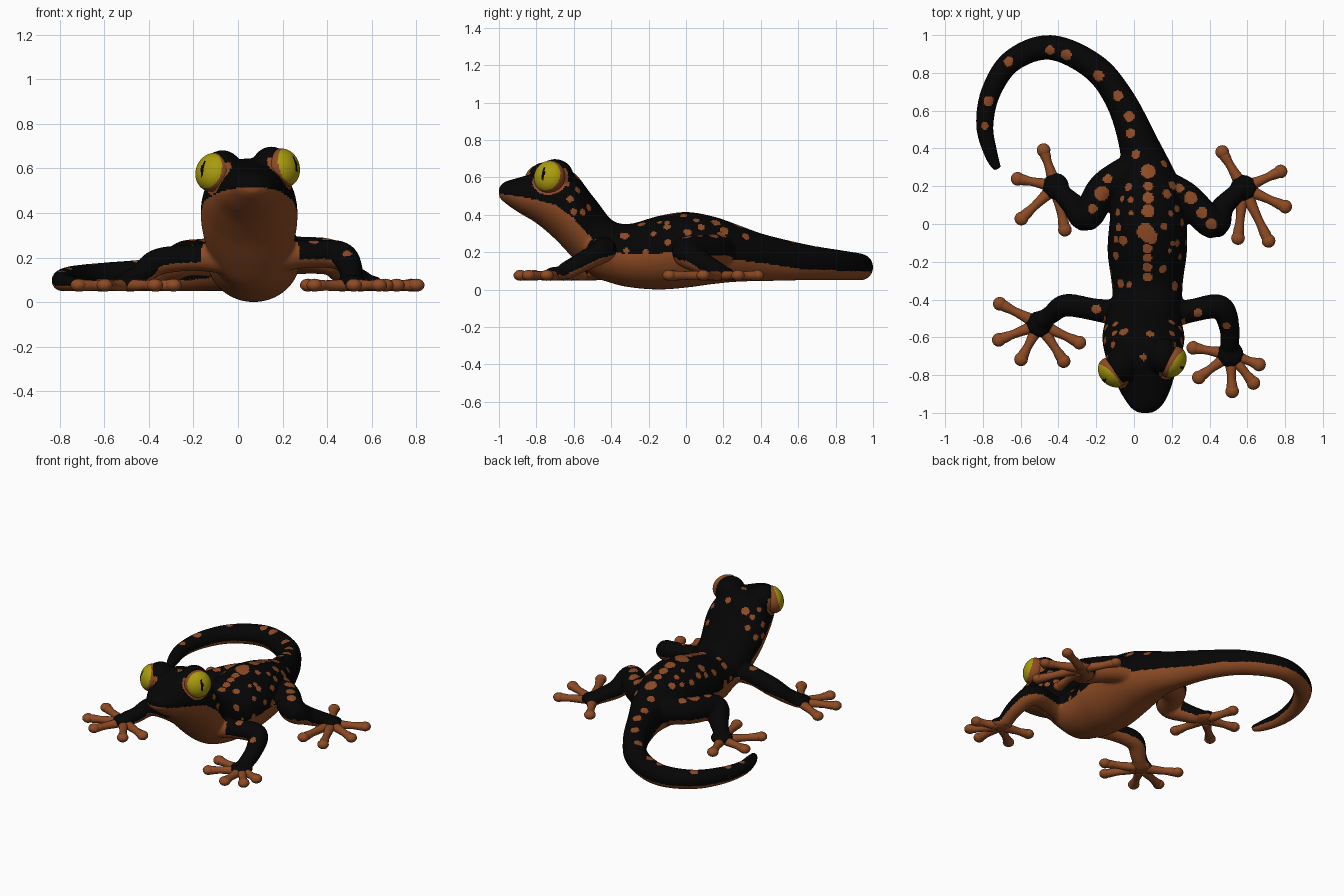
import bpy, bmesh, math, random
from mathutils import Vector, Matrix, kdtree

if "Cube" in bpy.data.objects:
    bpy.data.objects.remove(bpy.data.objects["Cube"])
random.seed(4)


def mat(name, col):
    m = bpy.data.materials.new(name)
    m.diffuse_color = (*col, 1)
    m.use_nodes = True
    m.node_tree.nodes["Principled BSDF"].inputs["Base Color"].default_value = m.diffuse_color
    return m


BLACK = mat("black skin", (0.0015, 0.0015, 0.0015))
BROWN = mat("orange brown skin", (0.27, 0.07, 0.018))
YELLOW = mat("yellow eye", (0.40, 0.33, 0.004))


def new_object(name, bm, mats):
    bmesh.ops.recalc_face_normals(bm, faces=bm.faces[:])
    me = bpy.data.meshes.new(name)
    bm.to_mesh(me)
    bm.free()
    for m in mats:
        me.materials.append(m)
    me.polygons.foreach_set("use_smooth", [True] * len(me.polygons))
    ob = bpy.data.objects.new(name, me)
    bpy.context.collection.objects.link(ob)
    return ob


def catmull(pts, steps):
    out = []
    for i in range(len(pts) - 1):
        quad = [pts[max(i - 1, 0)], pts[i], pts[i + 1], pts[min(i + 2, len(pts) - 1)]]
        for s in range(steps):
            t = s / steps
            out.append([0.5 * (2 * b + (c - a) * t + (2 * a - 5 * b + 4 * c - d) * t * t
                               + (3 * b - a - 3 * c + d) * t ** 3) for a, b, c, d in zip(*quad)])
    return out + [list(pts[-1])]


def tube(bm, pts, steps=6, sides=24, upright=False):
    """Loft along points (x, y, z, half width, half height)."""
    pts = [p if len(p) == 5 else (*p, p[3]) for p in pts]
    path = catmull(pts, steps)
    rings = []
    for i, p in enumerate(path):
        t = Vector(path[min(i + 1, len(path) - 1)][:3]) - Vector(path[max(i - 1, 0)][:3])
        side = t.cross(Vector((0, 0, 1))).normalized()
        up = Vector((0, 0, 1)) if upright else side.cross(t).normalized()
        rings.append([bm.verts.new(Vector(p[:3])
                      + side * p[3] * math.cos(2 * math.pi * k / sides)
                      + up * p[4] * math.sin(2 * math.pi * k / sides)) for k in range(sides)])
    for a, b in zip(rings, rings[1:]):
        for k in range(sides):
            n = (k + 1) % sides
            bm.faces.new((a[k], a[n], b[n], b[k]))
    bm.faces.new(rings[0][::-1])
    bm.faces.new(rings[-1])


def ball(bm, c, r):
    bmesh.ops.create_uvsphere(bm, u_segments=24, v_segments=16, radius=1,
                              matrix=Matrix.Translation(c) @ Matrix.Diagonal((*r, 1)))


def interp(table, y, col=1):
    if y <= table[0][0]:
        return table[0][col]
    for a, b in zip(table, table[1:]):
        if y <= b[0]:
            return a[col] + (b[col] - a[col]) * (y - a[0]) / (b[0] - a[0])
    return table[-1][col]


# Head and torso sections: y, centre x, half width, bottom z, top z
TORSO = [(-1.0, .06, .035, .495, .545), (-.97, .06, .08, .465, .575), (-.9, .06, .125, .415, .597),
         (-.8, .055, .165, .355, .625), (-.7, .05, .20, .27, .645), (-.6, .05, .218, .165, .625),
         (-.5, .055, .2, .075, .50), (-.4, .07, .185, .035, .375), (-.3, .07, .19, .012, .352),
         (-.15, .07, .21, .0, .393), (0, .075, .205, .01, .415), (.15, .075, .185, .03, .39),
         (.28, .06, .145, .042, .345)]
TAIL = [(.025, .42, .17, .105, .125), (-.07, .65, .145, .08, .095), (-.21, .83, .13, .072, .08),
        (-.44, .935, .12, .066, .07), (-.645, .865, .112, .06, .062), (-.757, .70, .105, .053, .055),
        (-.79, .52, .095, .046, .045), (-.757, .37, .085, .036, .036), (-.722, .29, .08, .022, .02)]
LIMBS = [[(.12, -.5, .2, .08), (.3, -.46, .215, .062), (.455, -.44, .21, .065),
          (.505, -.55, .15, .054), (.505, -.65, .095, .048)],
         [(-.02, -.48, .2, .08), (-.2, -.455, .2, .06), (-.36, -.43, .18, .06),
          (-.44, -.48, .12, .05), (-.5, -.52, .09, .048)],
         [(.12, .2, .2, .1), (.27, .14, .21, .085), (.42, .0, .2, .08),
          (.47, .09, .14, .06), (.57, .19, .09, .045)],
         [(0, .28, .2, .1), (-.16, .19, .2, .085), (-.25, .04, .19, .08),
          (-.33, .11, .13, .06), (-.41, .19, .09, .045)]]
# Foot name, palm centre and toe tips
FEET = [("front_right_toes", (.51, -.69), [(.31, -.655), (.34, -.815), (.52, -.89), (.635, -.845), (.665, -.745)]),
        ("front_left_toes", (-.5, -.53), [(-.715, -.42), (-.72, -.615), (-.6, -.72), (-.37, -.73), (-.285, -.63)]),
        ("hind_right_toes", (.58, .19), [(.465, .385), (.78, .28), (.805, .09), (.715, -.095), (.55, -.08)]),
        ("hind_left_toes", (-.415, .2), [(-.48, .395), (-.62, .24), (-.6, .025), (-.365, -.035)])]
# Eye name, centre, radius and gaze
EYES = [("left_eye", (-.112, -.785, .582), .088, (-.68, -.66, .25)),
        ("right_eye", (.203, -.73, .602), .088, (.83, -.5, .25))]

# Body, limbs, palms and eye sockets fused into one smooth skin
bm = bmesh.new()
tube(bm, [(cx, y, (b + t) / 2, w, (t - b) / 2) for y, cx, w, b, t in TORSO] + TAIL, 6, 40, True)
for limb in LIMBS:
    tube(bm, limb)
for _, (px, py), _ in FEET:
    ball(bm, (px, py, .085), (.072, .072, .037))
ball(bm, (-.07, -.75, .59), (.09, .1, .092))
ball(bm, (.15, -.70, .605), (.09, .1, .093))
raw = new_object("raw_skin", bm, [])
rem = raw.modifiers.new("fuse", 'REMESH')
rem.mode = 'VOXEL'
rem.voxel_size = 0.0085
smo = raw.modifiers.new("soften", 'SMOOTH')
smo.factor, smo.iterations = 0.5, 10
me = bpy.data.meshes.new_from_object(raw.evaluated_get(bpy.context.evaluated_depsgraph_get()))
bpy.data.objects.remove(raw)
skin = bpy.data.objects.new("body", me)
bpy.context.collection.objects.link(skin)
me.materials.clear()
me.materials.append(BLACK)
me.materials.append(BROWN)

# Spots: centre and radius; those given from above are dropped on the surface
spots = []
for x, y, r in [(.075, .28, .04), (.16, .32, .022), (.075, .20, .026), (.075, .14, .03), (.075, .07, .035),
                (.06, -.04, .045), (.085, -.07, .04),
                (.07, -.13, .026), (.07, -.18, .024), (.07, -.23, .026), (.07, -.28, .026),
                (-.055, -.57, .026), (.085, -.58, .022), (.05, -.705, .018), (.2, -.52, .02), (-.1, -.53, .018),
                (.01, .37, .025), (-.02, .48, .025), (-.025, .57, .028), (-.085, .68, .028), (-.19, .785, .03),
                (-.36, .895, .03), (-.445, .92, .025), (-.665, .86, .026), (-.77, .65, .028), (-.79, .52, .02),
                (-.17, .16, .04), (-.14, .24, .025), (-.22, .08, .025), (.30, .14, .035), (.36, .06, .03),
                (.24, .19, .025), (.41, .0, .03), (.34, -.47, .025), (.49, -.54, .022), (-.2, -.45, .025)]:
    hit, loc, _, _ = skin.ray_cast((x, y, 2), (0, 0, -1))
    if hit:
        spots.append((loc, r))


def flank_spot(y, side, ang, r):
    cx, w, b, t = (interp(TORSO, y, k) for k in (1, 2, 3, 4))
    a = math.radians(ang)
    spots.append((Vector((cx + side * w * math.cos(a), y, (b + t) / 2 + (t - b) / 2 * math.sin(a))), r))


for side in (-1, 1):
    for i in range(8):                   # rows along the flanks
        for ang in (10, 34, 58):
            if random.random() < .8:
                flank_spot(-.31 + .075 * i + random.uniform(-.02, .02), side,
                           ang + random.uniform(-8, 8), random.uniform(.014, .027))
    for y, ang in ((-.62, 20), (-.58, 45), (-.64, 42), (-.55, 20), (-.6, 5)):   # neck
        flank_spot(y, side, ang, .019)
tree = kdtree.KDTree(len(spots))
for i, (p, r) in enumerate(spots):
    tree.insert(p, i)
tree.balance()

# Brown belly below a line that falls from the mouth to the tail
LINE = [(-1, .515), (-.85, .49), (-.7, .455), (-.6, .38), (-.5, .27), (-.4, .2), (-.3, .19),
        (0, .2), (.2, .17), (.45, .135), (.7, .095), (.95, .06)]
for f in me.polygons:
    c, n = f.center, f.normal
    _, i, d = tree.find(c)
    if c.y > .4 or c.x < -.66:
        under = n.z < -.35 or (c.z < interp(LINE, c.y) and c.x > -.3)
    elif abs(c.x - interp(TORSO, c.y, 1)) > interp(TORSO, c.y, 2) + .015 and c.z < .4:
        under = n.z < -.35
    else:
        under = c.z < interp(LINE, c.y)
    # brown skin around the lower and rear edge of each eye
    lid = any((c - Vector(e)).length < .1 and c.z < e[2] + .045 for _, e, _, _ in EYES)
    f.material_index = 1 if under or lid or d < spots[i][1] else 0
    f.use_smooth = True

# Toes with round pads
for name, (px, py), tips in FEET:
    bm = bmesh.new()
    for tx, ty in tips:
        at = lambda k, r: (px + (tx - px) * k, py + (ty - py) * k, .075, r, min(r, .026))
        tube(bm, [at(.15, .036), at(.4, .027), at(.65, .023), at(.85, .029), at(1, .027)], 4, 14)
        ball(bm, (px + (tx - px) * .98, py + (ty - py) * .98, .076), (.036, .036, .029))
    new_object(name, bm, [BROWN])

# Eyes, flattened along the gaze, with brown rim and upright slit pupil
for name, c, r, gaze in EYES:
    g = Vector(gaze).normalized()
    side = g.cross(Vector((0, 0, 1))).normalized()
    up = side.cross(g)
    bm = bmesh.new()
    bmesh.ops.create_uvsphere(bm, u_segments=80, v_segments=56, radius=r)
    for f in bm.faces:
        d = f.calc_center_median().normalized()
        u, v, w = d.dot(side), d.dot(up), d.dot(g)
        if w < .38:
            f.material_index = 1
        elif abs(u) < .11 * (1 - (v / .5) ** 2):
            f.material_index = 2
    for v in bm.verts:
        v.co -= g * v.co.dot(g) * .22
    bmesh.ops.translate(bm, verts=bm.verts[:], vec=c)
    new_object(name, bm, [YELLOW, BROWN, BLACK])
